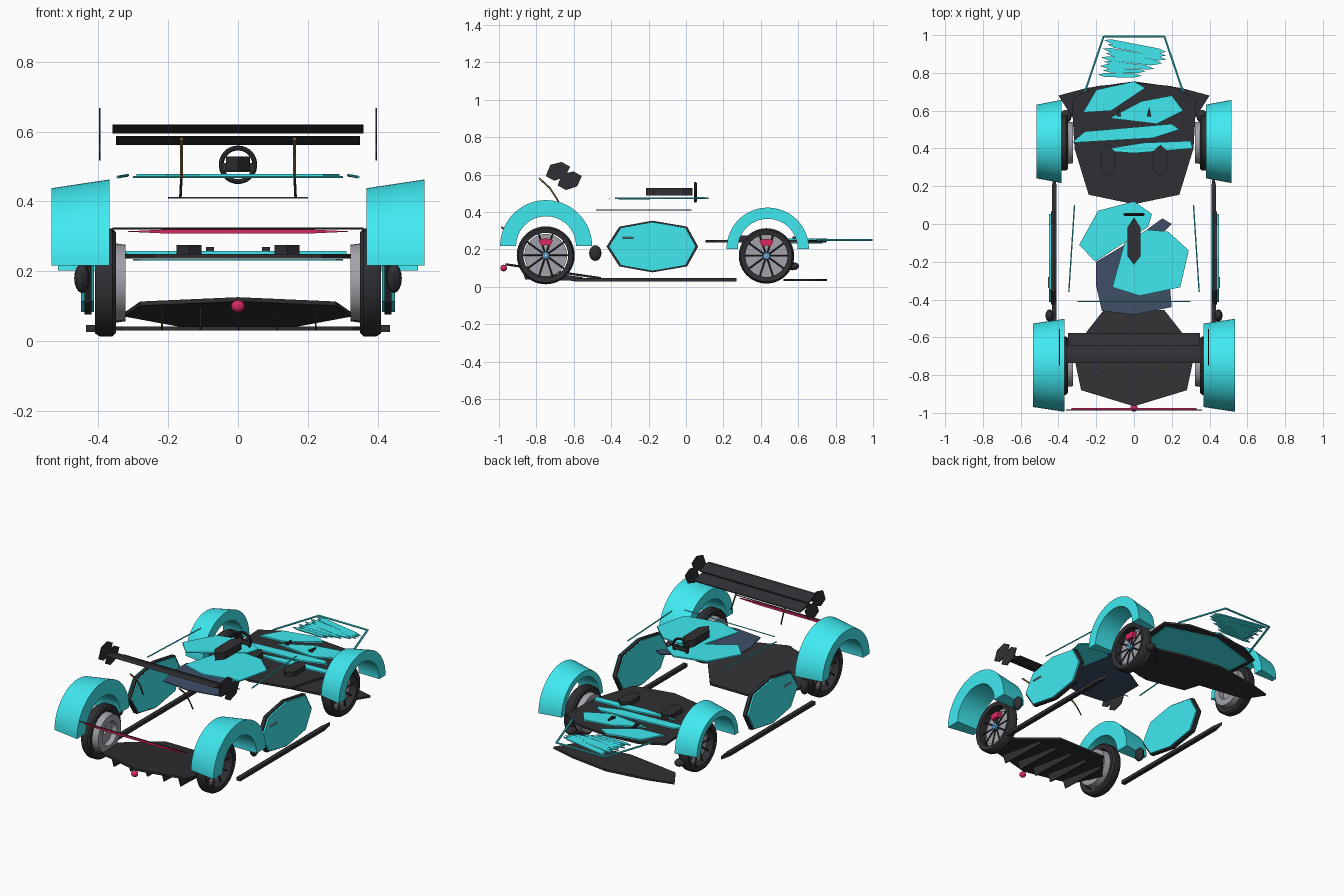
import bpy, bmesh, math
from mathutils import Vector

if "Cube" in bpy.data.objects:
    bpy.data.objects.remove(bpy.data.objects["Cube"])

def mat(name, r, g, b):
    m = bpy.data.materials.new(name)
    m.diffuse_color = (r, g, b, 1)
    m.use_nodes = True
    m.node_tree.nodes["Principled BSDF"].inputs["Base Color"].default_value = m.diffuse_color
    return m

CYAN = mat("cyan_paint", 0.05, 0.82, 0.88)
BLACK = mat("black_trim", 0.03, 0.03, 0.035)
NAVY = mat("dark_glass", 0.05, 0.08, 0.14)
RED = mat("red", 0.7, 0.02, 0.12)
BROWN = mat("bronze", 0.35, 0.25, 0.1)
BLUE = mat("blue", 0.1, 0.4, 0.7)
GREY = mat("rim_grey", 0.36, 0.36, 0.4)

def finish(name, bm, m, smooth=False):
    bmesh.ops.recalc_face_normals(bm, faces=bm.faces)
    me = bpy.data.meshes.new(name)
    bm.to_mesh(me)
    bm.free()
    o = bpy.data.objects.new(name, me)
    bpy.context.collection.objects.link(o)
    me.materials.append(m)
    if smooth:
        bpy.context.view_layer.objects.active = o
        o.select_set(True)
        bpy.ops.object.shade_smooth_by_angle(angle=math.radians(35))
        o.select_set(False)
    return o

def plate(name, pts, depth, m):
    """Flat panel: 3D outline pushed along a vector."""
    bm = bmesh.new()
    f = bm.faces.new([bm.verts.new(p) for p in pts])
    ext = bmesh.ops.extrude_face_region(bm, geom=[f])
    bmesh.ops.translate(bm, vec=depth, verts=[v for v in ext['geom'] if isinstance(v, bmesh.types.BMVert)])
    return finish(name, bm, m)

def flat(name, pts, z, t, m):
    return plate(name, [(x, y, z) for x, y in pts], (0, 0, t), m)

def sym(half):
    """Mirror a half outline (x >= 0) across x = 0."""
    return half + [(-x, y) for x, y in reversed(half) if x > 0]

def bar(name, a, b, w, m):
    a, b = Vector(a), Vector(b)
    bm = bmesh.new()
    bmesh.ops.create_cone(bm, cap_ends=True, segments=6, radius1=w, radius2=w, depth=(b - a).length)
    bm.transform((b - a).to_track_quat('Z', 'Y').to_matrix().to_4x4())
    bmesh.ops.translate(bm, vec=(a + b) / 2, verts=bm.verts)
    return finish(name, bm, m)

def ring(name, prof, y, z, m, a0=0, a1=360, n=40):
    """Sweep a closed (x, radius) profile around the x direction."""
    bm = bmesh.new()
    full = a1 - a0 == 360
    rows = []
    for i in range(n if full else n + 1):
        a = math.radians(a0 + (a1 - a0) * i / n)
        rows.append([bm.verts.new((x, y + r * math.cos(a), z + r * math.sin(a))) for x, r in prof])
    k = len(prof)
    for i in range(n):
        p, q = rows[i], rows[(i + 1) % len(rows)]
        for j in range(k):
            bm.faces.new((p[j], p[(j + 1) % k], q[(j + 1) % k], q[j]))
    if not full:
        bm.faces.new(rows[0])
        bm.faces.new(rows[-1])
    return finish(name, bm, m, True)

def ball(name, c, s, m):
    bm = bmesh.new()
    bmesh.ops.create_uvsphere(bm, u_segments=12, v_segments=8, radius=1)
    bmesh.ops.scale(bm, vec=s, verts=bm.verts)
    bmesh.ops.translate(bm, vec=c, verts=bm.verts)
    return finish(name, bm, m, True)

# wheel arches: tapered half rings, copied (not mirrored) left to right
for tag, y, z, r, xs in (("rear", 0.437, 0.203, 0.22, ((-0.515, -0.385), (0.38, 0.515))),
                         ("front", -0.748, 0.217, 0.246, ((-0.534, -0.368), (0.368, 0.534)))):
    for x0, x1 in xs:
        ring(tag + "_fender", [(x0, r - 0.025), (x1, r), (x1, 0.16), (x0, 0.16)], y, z, CYAN, 0, 180)

# wheels
for tag, y, z, r in (("rear", 0.43, 0.165, 0.148), ("front", -0.75, 0.168, 0.155)):
    for s in (-1, 1):
        ring(tag + "_tyre", [(s*0.355, r-0.035), (s*0.35, r-0.01), (s*0.36, r), (s*0.395, r),
                             (s*0.41, r-0.01), (s*0.405, r-0.035)], y, z, BLACK)
        ring(tag + "_rim", [(s*0.322, 0.07), (s*0.322, 0.108), (s*0.365, 0.114), (s*0.365, 0.07)], y, z, GREY)
        ring(tag + "_brake_disc", [(s*0.355, 0.012), (s*0.355, 0.1), (s*0.372, 0.1), (s*0.372, 0.012)], y, z, GREY)
        ring(tag + "_hub", [(s*0.37, 0.004), (s*0.37, 0.018), (s*0.40, 0.018), (s*0.40, 0.004)], y, z, BLUE, n=12)
        ring(tag + "_caliper", [(s*0.37, 0.055), (s*0.37, 0.09), (s*0.395, 0.09), (s*0.395, 0.055)], y, z, RED, 65, 115, 6)
        for i in range(10):
            a = math.tau * i / 10
            c, d = math.cos(a), math.sin(a)
            bar(tag + "_spoke", (s*0.385, y + 0.015*c, z + 0.015*d), (s*0.385, y + (r-0.03)*c, z + (r-0.03)*d), 0.004, BLACK)

# octagonal side doors with dark surround, handle and black intake
for s in (-1, 1):
    def octagon(x, k):
        return [(x, -0.18 + k*u*0.245, 0.215 + k*v*0.138) for u, v in
                ((-1, 0), (-.72, .77), (0, 1), (.76, .77), (1, 0), (.76, -.77), (0, -1), (-.72, -.77))]
    plate("door_surround", octagon(s*0.42, 1.0), (s*0.02, 0, 0), BLACK)
    plate("door", octagon(s*0.438, 0.95), (s*0.012, 0, 0), CYAN)
    plate("door_inner", octagon(s*0.412, 0.95), (s*0.007, 0, 0), CYAN)
    bar("door_handle", (s*0.452, -0.34, 0.262), (s*0.452, -0.28, 0.262), 0.005, GREY)
    ball("side_intake", (s*0.447, -0.485, 0.18), (0.022, 0.033, 0.042), BLACK)
    # sill skirts and cockpit rails
    flat("side_skirt", [(s*0.41, -0.6), (s*0.435, -0.6), (s*0.435, 0.2), (s*0.42, 0.27), (s*0.41, 0.2)], 0.027, 0.02, BLACK)
    bar("cockpit_rail", (s*0.345, -0.36, 0.47), (s*0.315, 0.1, 0.475), 0.004, CYAN)
    # hood pods and nose frame
    flat("hood_vent", [(s*0.14 + 0.036*u, 0.335 + 0.085*v) for u, v in
                       ((0, 1), (1, .6), (1, -.6), (0, -1), (-1, -.6), (-1, .6))], 0.24, 0.035, BLACK)
    flat("hood_fin", [(s*0.08 - 0.012, 0.57), (s*0.08 + 0.012, 0.57), (s*0.08, 0.62)], 0.255, 0.015, BLACK)
    bar("nose_side_bar", (s*0.26, 0.7, 0.25), (s*0.16, 0.995, 0.25), 0.006, CYAN)
    ball("corner_duct", (s*0.36, 0.57, 0.11), (0.03, 0.035, 0.022), BLACK)
    # wing end plates and pylons
    for y, z in ((-0.685, 0.617), (-0.622, 0.567)):
        plate("wing_end_plate", [(s*0.393, y + u, z + v) for u, v in
              ((-.065, -.025), (-.04, .035), (.02, .05), (.065, .025), (.04, -.03), (-.02, -.05))], (s*0.005, 0, 0), BLACK)
    pts = [(-0.69, 0.47), (-0.73, 0.53), (-0.785, 0.58)]
    for (y0, z0), (y1, z1) in zip(pts, pts[1:]):
        bar("wing_pylon", (s*0.162, y0, z0), (s*0.162, y1, z1), 0.005, BROWN)
    bar("wing_stay", (s*0.165, -0.66, 0.41), (s*0.162, -0.69, 0.47), 0.004, BLACK)

# two-element wing
for y, z, w in ((-0.685, 0.605, 0.36), (-0.622, 0.572, 0.35)):
    plate("wing_blade", [(-w, y + u, z + v) for u, v in
          ((-.05, .012), (-.02, .015), (.045, -.004), (.045, -.01), (-.02, -.002))], (2*w, 0, 0), BLACK)

# light strip and centre lamp
plate("light_strip", [(-0.33, -0.987, 0.314), (-0.2, -0.987, 0.32), (0.2, -0.987, 0.32), (0.33, -0.987, 0.314),
                      (0.2, -0.987, 0.308), (-0.2, -0.987, 0.308)], (0, 0.012, 0), RED)
bar("light_strip_trim", (-0.36, -0.985, 0.323), (0.36, -0.985, 0.323), 0.003, BLACK)
ball("centre_lamp", (0, -0.975, 0.1), (0.02, 0.018, 0.018), RED)

# sloped diffuser panel with strakes
dif = sym([(0, -0.965), (0.28, -0.88), (0.325, -0.665), (0.16, -0.455), (0.0, -0.455)])
plate("diffuser", [(x, y, 0.04 - 0.145*(y + 0.455)) for x, y in dif], (0, 0, 0.012), BLACK)
for x in (-0.22, -0.11, 0, 0.11, 0.22):
    plate("diffuser_strake", [(x, -0.88, 0.1), (x, -0.55, 0.05), (x, -0.55, 0.03), (x, -0.86, 0.04)], (0.005, 0, 0), BLACK)

# black hood, splitter and cyan hood stripes
flat("hood", sym([(0, 0.105), (0.24, 0.155), (0.315, 0.4), (0.33, 0.66), (0.2, 0.73), (0, 0.75)]), 0.237, 0.012, BLACK)
flat("hood_underside", sym([(0, 0.4), (0.28, 0.44), (0.3, 0.64), (0, 0.73)]), 0.231, 0.005, CYAN)
flat("splitter", sym([(0, 0.755), (0.25, 0.72), (0.4, 0.68), (0.33, 0.57), (0, 0.52)]), 0.03, 0.012, BLACK)
for p in ([(-0.27, 0.59), (-0.2, 0.71), (0, 0.755), (0.06, 0.72), (-0.12, 0.6)],
          [(-0.13, 0.56), (0.04, 0.65), (0.2, 0.68), (0.26, 0.6), (0.12, 0.53)],
          [(-0.33, 0.43), (-0.26, 0.49), (0.2, 0.53), (0.24, 0.5), (0.1, 0.455)],
          [(-0.2, 0.39), (0.05, 0.43), (0.3, 0.44), (0.31, 0.4), (0.0, 0.375)]):
    flat("hood_stripe", p, 0.25, 0.008, CYAN)

# fan of nose blades
bar("nose_tip_bar", (-0.16, 0.993, 0.25), (0.16, 0.993, 0.25), 0.006, CYAN)
for i in range(9):
    a = Vector((-0.19 + 0.02*(i % 2) + 0.004*i, 0.79 + 0.023*i))
    b = Vector((0.04 + 0.022*min(i, 6), 0.785 + 0.024*i - 0.004*i*(i > 4)))
    if i > 2:
        b.y -= 0.035
    d = (b - a).normalized()
    n = Vector((-d.y, d.x)) * 0.011
    flat("nose_blade", [a, a + 0.04*d + n, b - 0.04*d + n, b, b - 0.04*d - n, a + 0.04*d - n], 0.247, 0.006, CYAN)

# dark cockpit glass and split cyan roof
flat("cockpit_glass", [(-0.17, -0.46), (-0.2, -0.33), (-0.2, -0.2), (0.0, -0.08), (0.15, 0.03), (0.2, 0.0),
                       (0.14, -0.06), (0.19, -0.33), (0.2, -0.44), (0.0, -0.48)], 0.408, 0.005, NAVY)
flat("roof_left", [(-0.19, 0.07), (0, 0.12), (0.095, 0.053), (0.075, -0.015), (-0.205, -0.2), (-0.29, -0.11)], 0.47, 0.008, CYAN)
flat("roof_right", [(0.07, -0.03), (0.18, -0.04), (0.29, -0.14), (0.245, -0.335), (0.03, -0.38), (-0.115, -0.335), (-0.05, -0.1)], 0.47, 0.008, CYAN)
bar("rear_glass_edge", (-0.3, -0.41, 0.47), (0.3, -0.41, 0.47), 0.003, CYAN)
flat("roof_scoop", sym([(0, -0.215), (0.035, -0.17), (0.035, -0.02), (0, 0.035)]), 0.487, 0.042, BLACK)

# steering wheel
ring("steering_wheel", [(-0, 0)] and [(0.008*math.cos(t*math.tau/8), 0.048 + 0.007*math.sin(t*math.tau/8)) for t in range(8)], 0, 0, BLACK)
o = bpy.context.view_layer.objects.active
o.rotation_euler = (0, 0, math.pi / 2)
o.location = (0, 0.05, 0.505)
flat("steering_hub", [(-0.045, 0.045), (0.045, 0.045), (0.045, 0.055), (-0.045, 0.055)], 0.485, 0.025, BLACK)
